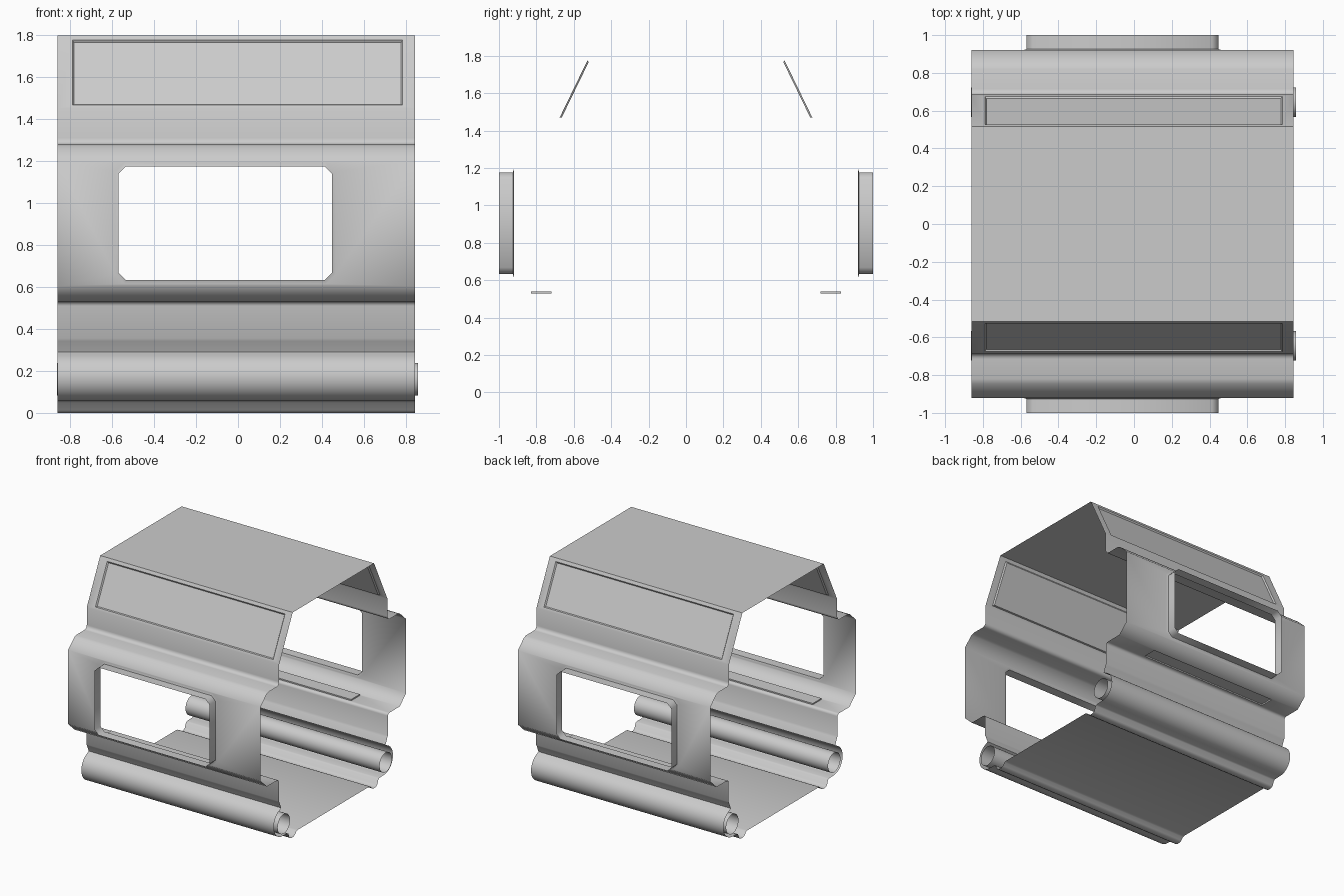
import bpy, bmesh, math
from mathutils import Vector

cube = bpy.data.objects.get("Cube")
if cube:
    bpy.data.objects.remove(cube)

X0, X1 = -0.86, 0.845

grey = bpy.data.materials.new("plain grey")
grey.use_nodes = True
grey.diffuse_color = (0.6, 0.6, 0.6, 1)
grey.node_tree.nodes["Principled BSDF"].inputs["Base Color"].default_value = (0.6, 0.6, 0.6, 1)


def finish(bm, name, angle):
    """Make a smooth-shaded object from the front half and mirror it to the back."""
    mesh = bpy.data.meshes.new(name)
    bm.to_mesh(mesh)
    bm.free()
    mesh.materials.append(grey)
    ob = bpy.data.objects.new(name, mesh)
    bpy.context.collection.objects.link(ob)
    bpy.ops.object.select_all(action='DESELECT')
    ob.select_set(True)
    bpy.context.view_layer.objects.active = ob
    bpy.ops.object.shade_smooth_by_angle(angle=math.radians(angle))
    mod = ob.modifiers.new("mirror", 'MIRROR')
    mod.use_axis = (False, True, False)
    mod.merge_threshold = 0.0005


def arc(cy, cz, r, start, end, n):
    """Points on an arc in the y-z plane, angles in degrees."""
    angles = [math.radians(start + (end - start) * i / n) for i in range(n + 1)]
    return [(cy + r * math.cos(a), cz + r * math.sin(a)) for a in angles]


def strip(bm, points, x0=X0, x1=X1):
    """Sweep a y-z profile straight along x."""
    rows = [[bm.verts.new((x, y, z)) for x in (x0, x1)] for y, z in points]
    for a, b in zip(rows, rows[1:]):
        bm.faces.new((a[0], a[1], b[1], b[0]))


def pierced(bm, p, q, loops, cap):
    """Flat strip from p to q with an opening that steps through the given loops.
    Each loop: x min, x max, near end, far end (distance from p), corner cut, outward offset."""
    p, q = Vector((0, *p)), Vector((0, *q))
    along = (q - p).normalized()
    out = along.cross(Vector((1, 0, 0)))

    def ring(x0, x1, t0, t1, c, d):
        if c:
            pts = [(x0 + c, t0), (x1 - c, t0), (x1, t0 + c), (x1, t1 - c),
                   (x1 - c, t1), (x0 + c, t1), (x0, t1 - c), (x0, t0 + c)]
        else:
            pts = [(x0, t0), (x1, t0), (x1, t1), (x0, t1)]
        return [bm.verts.new(p + along * t + out * d + Vector((x, 0, 0))) for x, t in pts]

    def edges(r):
        return [bm.edges.new((r[i], r[(i + 1) % len(r)])) for i in range(len(r))]

    outer = ring(X0, X1, 0, (q - p).length, 0, 0)
    rings = [ring(*l) for l in loops]
    bmesh.ops.triangle_fill(bm, edges=edges(outer) + edges(rings[0]), use_beauty=True)
    for a, b in zip(rings, rings[1:]):
        for i in range(len(a)):
            j = (i + 1) % len(a)
            bm.faces.new((a[i], a[j], b[j], b[i]))
    if cap:
        bm.faces.new(rings[-1])


roof_edge, slope_foot = (-0.515, 1.8), (-0.685, 1.45)
wall_top, wall_foot = (-0.92, 1.2), (-0.92, 0.605)
ledge_out, ledge_in = (-0.84, 0.53), (-0.71, 0.53)
slope_len = math.dist(roof_edge, slope_foot)

# Roof and sloped upper panel
bm = bmesh.new()
strip(bm, [(0, 1.8), roof_edge])
pierced(bm, roof_edge, slope_foot,
        [(-0.79, 0.785, 0.026, slope_len - 0.02, 0, 0),
         (-0.782, 0.777, 0.034, slope_len - 0.028, 0, -0.01)], True)

# Shoulder and main wall with the projecting window frame
strip(bm, [slope_foot] + arc(-0.715, 1.31, 0.03, 0, -90, 4)
      + [(-0.82, 1.28), (-0.845, 1.27), wall_top])
pierced(bm, wall_top, wall_foot,
        [(-0.585, 0.465, 0.006, 0.585, 0.045, 0),
         (-0.57, 0.448, 0.025, 0.567, 0.035, 0.006),
         (-0.57, 0.448, 0.025, 0.567, 0.035, 0.08)], False)

# Lower ledge with its shallow slot
strip(bm, [wall_foot, ledge_out])
pierced(bm, ledge_out, ledge_in,
        [(-0.62, 0.5, 0.012, 0.122, 0, 0),
         (-0.62, 0.5, 0.012, 0.122, 0, -0.01)], True)

# Skirt, rounded channel, hanging lip and raised floor
strip(bm, [ledge_in] + arc(-0.71, 0.51, 0.02, 90, 0, 3)[1:]
      + [(-0.69, 0.355), (-0.682, 0.342), (-0.66, 0.29)]
      + arc(-0.64, 0.172, 0.114, 112, 270, 16)
      + [(-0.585, 0.056), (-0.57, 0.05), (-0.555, 0.012), (-0.535, 0),
         (-0.505, 0), (-0.485, 0.01), (-0.468, 0.03), (-0.45, 0.035), (0, 0.035)])
bmesh.ops.remove_doubles(bm, verts=bm.verts, dist=0.0005)
bmesh.ops.recalc_face_normals(bm, faces=bm.faces)
roof = max(bm.faces, key=lambda f: f.calc_center_median().z)
if roof.normal.z < 0:
    bmesh.ops.reverse_faces(bm, faces=bm.faces)
finish(bm, "body_shell", 50)

# Thin open tubes running inside the lower channels
bm = bmesh.new()
strip(bm, arc(-0.645, 0.16, 0.078, 0, 360, 32), -0.862, 0.858)
bmesh.ops.remove_doubles(bm, verts=bm.verts, dist=0.0005)
bmesh.ops.recalc_face_normals(bm, faces=bm.faces)
finish(bm, "side_tubes", 40)
